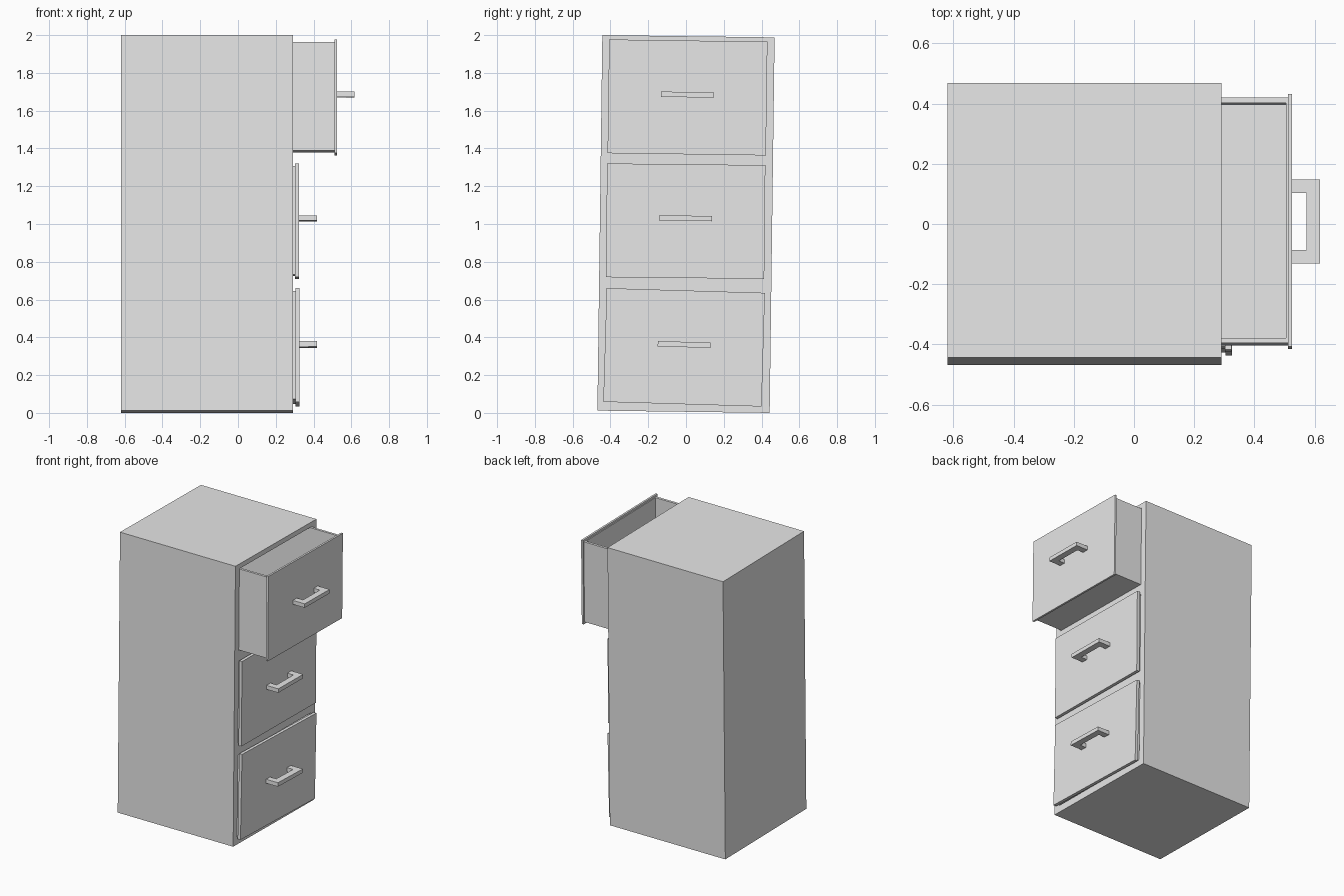
import bpy, bmesh
from math import radians
from mathutils import Matrix, Vector

cube = bpy.data.objects.get("Cube")
if cube:
    bpy.data.objects.remove(cube, do_unlink=True)

GREY = (0.8, 0.8, 0.8, 1.0)
mat = bpy.data.materials.new("light_grey")
mat.use_nodes = True
mat.diffuse_color = GREY
mat.node_tree.nodes["Principled BSDF"].inputs["Base Color"].default_value = GREY


def finish(name, bm, loc, tilt):
    """Turn a bmesh into an object tilted about the x axis."""
    bmesh.ops.recalc_face_normals(bm, faces=bm.faces)
    mesh = bpy.data.meshes.new(name)
    bm.to_mesh(mesh)
    bm.free()
    mesh.materials.append(mat)
    ob = bpy.data.objects.new(name, mesh)
    ob.location = loc
    ob.rotation_euler.x = radians(tilt)
    bpy.context.collection.objects.link(ob)
    return ob


def block(x0, x1, half_y, half_z, z=0.0):
    """Box spanning x0..x1, centred on y."""
    bm = bmesh.new()
    size = Matrix.Diagonal((x1 - x0, 2 * half_y, 2 * half_z, 1))
    bmesh.ops.create_cube(bm, size=1, matrix=Matrix.Translation(((x0 + x1) / 2, 0, z)) @ size)
    return bm


def tray(x0, x1):
    """Open-topped drawer box."""
    bm = block(x0, x1, 0.408, 0.287)
    top = max(bm.faces, key=lambda f: f.calc_center_median().z)
    bmesh.ops.inset_region(bm, faces=[top], thickness=0.025)
    floor = bmesh.ops.extrude_face_region(bm, geom=[top])["geom"]
    verts = [g for g in floor if isinstance(g, bmesh.types.BMVert)]
    bmesh.ops.translate(bm, verts=verts, vec=(0, 0, -0.55))
    if top.is_valid:
        bmesh.ops.delete(bm, geom=[top], context='FACES_ONLY')
    return bm


def pull(x):
    """U-shaped handle lying flat, with its feet at x."""
    reach, bar, half, z = 0.093, 0.045, 0.14, 0.001
    outline = [(0, -half), (reach, -half), (reach, half), (0, half),
               (0, half - bar), (reach - bar, half - bar),
               (reach - bar, bar - half), (0, bar - half)]
    bm = bmesh.new()
    face = bm.faces.new([bm.verts.new((x + px, py, z)) for px, py in outline])
    up = bmesh.ops.extrude_face_region(bm, geom=[face])["geom"]
    verts = [g for g in up if isinstance(g, bmesh.types.BMVert)]
    bmesh.ops.translate(bm, verts=verts, vec=(0, 0, 0.028))
    return bm


# Cabinet shell
TILT = -0.75
cabinet = finish("cabinet", block(-0.62, 0.29, 0.456, 0.994), (0, 0, 1), TILT)

# Drawers: name, centre y, centre z, tilt, front of panel
drawers = [("top", 0.008, 1.67, -0.8, 0.525),
           ("middle", -0.002, 1.015, -0.6, 0.324),
           ("bottom", -0.01, 0.347, -1.7, 0.326)]
for name, y, z, tilt, front in drawers:
    # Opening in the cabinet front
    cutter = finish(name + "_opening", block(-0.58, 0.4, 0.411, 0.29, z - 1), (0, 0, 1), TILT)
    cutter.hide_render = True
    bpy.context.view_layer.objects.active = cabinet
    mod = cabinet.modifiers.new("opening", 'BOOLEAN')
    mod.operation, mod.solver, mod.object = 'DIFFERENCE', 'EXACT', cutter
    bpy.ops.object.modifier_apply(modifier=mod.name)
    bpy.data.objects.remove(cutter, do_unlink=True)

    place = Vector((0, y, z))
    finish(name + "_drawer_box", tray(front - 0.87, front - 0.002), place, tilt)
    finish(name + "_drawer_front", block(front - 0.014, front, 0.419, 0.301)
           if name == "top" else block(front - 0.022, front, 0.419, 0.301), place, tilt)
    finish(name + "_drawer_handle", pull(front), place, tilt)
